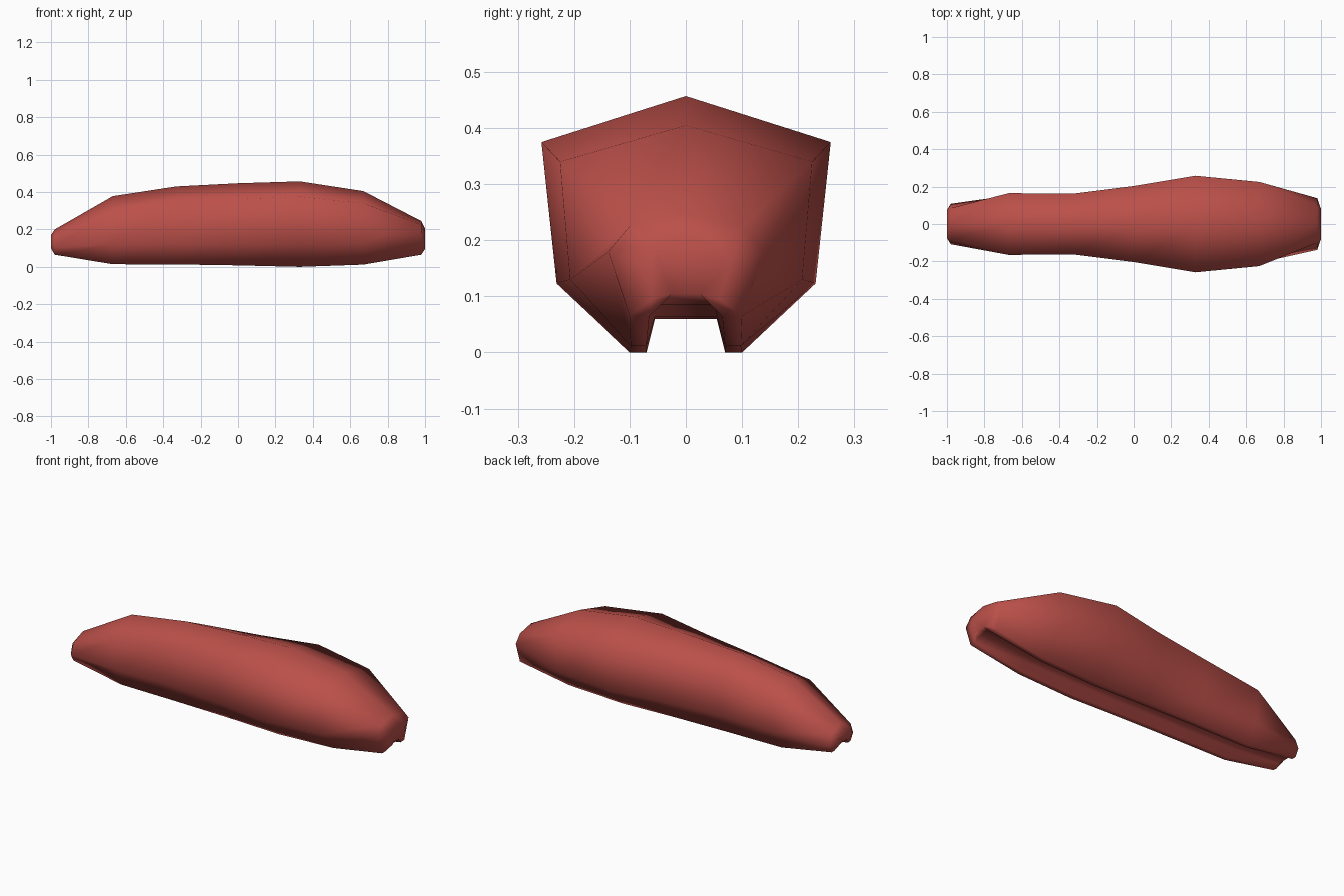
import bpy
import bmesh

red = bpy.data.materials.new("brick red")
red.diffuse_color = (0.50, 0.08, 0.068, 1)

# Stations along x: top z, shoulder (y, z), side (y, z), foot z,
# foot outer y, foot inner y, groove (y, z)
stations = [
    (-1.00, .170, .065, .150, .075, .115, .100, .050, .035, .025, .108),
    (-0.98, .200, .085, .165, .108, .105, .065, .085, .060, .050, .085),
    (-0.67, .378, .165, .300, .152, .120, .014, .095, .070, .055, .066),
    (-0.33, .430, .162, .350, .145, .122, .013, .098, .070, .055, .062),
    (0.00, .447, .203, .362, .180, .123, .008, .098, .070, .055, .060),
    (0.33, .457, .258, .375, .231, .123, .000, .100, .070, .055, .060),
    (0.67, .405, .225, .340, .207, .130, .012, .098, .070, .055, .064),
    (0.98, .245, .100, .225, .138, .180, .065, .100, .065, .050, .085),
    (1.00, .205, .060, .190, .080, .160, .095, .060, .035, .025, .105),
]


def ring(bm, s):
    """One mirrored cross-section with a groove under it."""
    x, top, sy, sz, ly, lz, fz, fo, fi, gy, gz = s
    half = [(sy, sz), (ly, lz), (fo, fz), (fi, fz), (gy, gz)]
    pts = [(0, top)] + half + [(-y, z) for y, z in reversed(half)]
    return [bm.verts.new((x, y, z)) for y, z in pts]


# Body: skin between the sections, closed at both ends
bm = bmesh.new()
rings = [ring(bm, s) for s in stations]
n = len(rings[0])
for a, b in zip(rings, rings[1:]):
    for i in range(n):
        j = (i + 1) % n
        bm.faces.new((a[i], a[j], b[j], b[i]))
bm.faces.new(rings[0])
bm.faces.new(rings[-1])
bmesh.ops.recalc_face_normals(bm, faces=bm.faces)
for f in bm.faces:
    f.smooth = True

mesh = bpy.data.meshes.new("body")
bm.to_mesh(mesh)
bm.free()
mesh.materials.append(red)
body = bpy.data.objects.new("body", mesh)
bpy.context.collection.objects.link(body)
